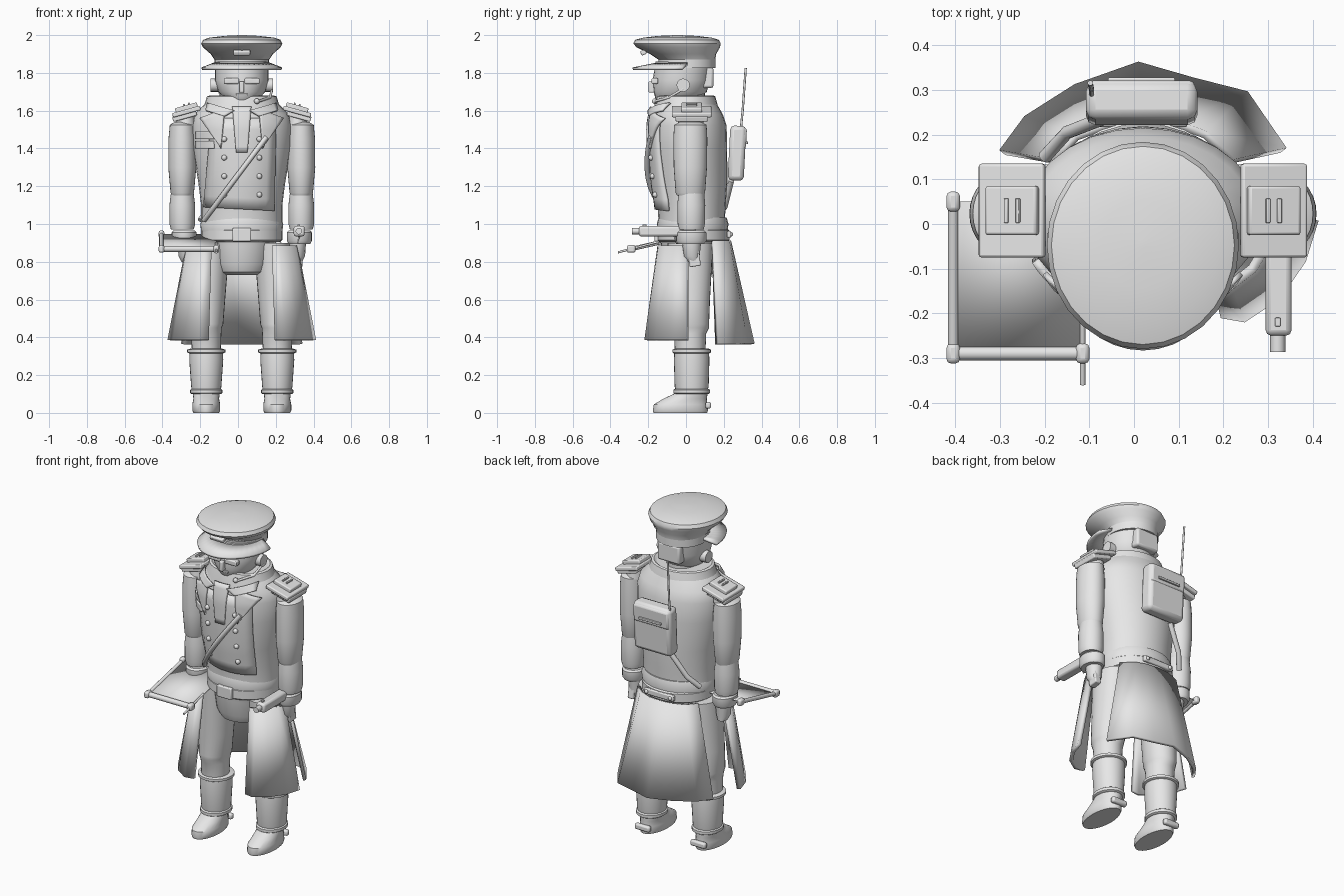
import bpy, math
from mathutils import Vector

cube = bpy.data.objects.get("Cube")
if cube:
    bpy.data.objects.remove(cube, do_unlink=True)

MID = 0.02  # the figure stands slightly off the frame centre
SIDES = {"right": -1, "left": 1}

grey = bpy.data.materials.new("plain_grey")
grey.use_nodes = True
grey.diffuse_color = (0.8, 0.8, 0.8, 1)
grey.node_tree.nodes["Principled BSDF"].inputs["Base Color"].default_value = (0.8, 0.8, 0.8, 1)


def finish(name, verts, faces, thick=0, bevel=0):
    mesh = bpy.data.meshes.new(name)
    mesh.from_pydata([tuple(v) for v in verts], [], faces)
    mesh.materials.append(grey)
    obj = bpy.data.objects.new(name, mesh)
    bpy.context.collection.objects.link(obj)
    bpy.ops.object.select_all(action="DESELECT")
    obj.select_set(True)
    bpy.context.view_layer.objects.active = obj
    bpy.ops.object.shade_smooth_by_angle(angle=math.radians(38))
    if thick:
        mod = obj.modifiers.new("Thickness", "SOLIDIFY")
        mod.thickness, mod.offset = thick, 0
    if bevel:
        mod = obj.modifiers.new("Bevel", "BEVEL")
        mod.width, mod.segments = bevel, 2
    return obj


def loft(name, rings, x=MID, y=0.0, n=28):
    """Capped stack of ellipses, each (z, radius x, radius y[, shift y[, shift x]])."""
    verts, faces = [], []
    for ring in rings:
        z, rx, ry, dy, dx = (tuple(ring) + (0, 0))[:5]
        for i in range(n):
            a = math.tau * i / n
            verts.append((x + dx + rx * math.cos(a), y + dy + ry * math.sin(a), z))
    for r in range(len(rings) - 1):
        for i in range(n):
            j = (i + 1) % n
            faces.append((r * n + i, r * n + j, r * n + n + j, r * n + n + i))
    faces.append(tuple(reversed(range(n))))
    faces.append(tuple(range(len(verts) - n, len(verts))))
    return finish(name, verts, faces)


def box(name, centre, size, rot=(0, 0, 0), bevel=0.006):
    signs = [(a, b, c) for c in (-.5, .5) for b in (-.5, .5) for a in (-.5, .5)]
    verts = [[k * d for k, d in zip(s, size)] for s in signs]
    faces = [(0, 2, 3, 1), (4, 5, 7, 6), (0, 1, 5, 4), (2, 6, 7, 3), (0, 4, 6, 2), (1, 3, 7, 5)]
    obj = finish(name, verts, faces, bevel=bevel)
    obj.location, obj.rotation_euler = centre, rot
    return obj


def tube(name, points, radius, n=10):
    pts = [Vector(p) for p in points]
    verts, faces = [], []
    for i, p in enumerate(pts):
        d = (pts[min(i + 1, len(pts) - 1)] - pts[max(i - 1, 0)]).normalized()
        u = d.cross(Vector((0, 0, 1)) if abs(d.z) < .9 else Vector((1, 0, 0))).normalized()
        w = d.cross(u)
        for k in range(n):
            a = math.tau * k / n
            verts.append(p + radius * (math.cos(a) * u + math.sin(a) * w))
    for i in range(len(pts) - 1):
        for k in range(n):
            j = (k + 1) % n
            faces.append((i * n + k, i * n + j, i * n + n + j, i * n + n + k))
    faces += [tuple(reversed(range(n))), tuple(range(len(verts) - n, len(verts)))]
    return finish(name, verts, faces)


def panel(name, first, second, thick=0.015):
    n = len(first)
    faces = [(i, i + 1, n + i + 1, n + i) for i in range(n - 1)]
    return finish(name, list(first) + list(second), faces, thick)


def ball(name, centre, r, squash=1):
    steps = [math.radians(a) for a in (-80, -50, -20, 20, 50, 80)]
    return loft(name, [(centre[2] + r * squash * math.sin(a), r * math.cos(a), r * math.cos(a))
                       for a in steps], centre[0], centre[1], 12)


# Torso, and a helper that lays flat pieces on its front
TORSO = [(1.0, .215, .175, .03), (1.1, .215, .18, .03), (1.22, .23, .195, .024), (1.4, .26, .2, .018),
         (1.52, .265, .2, .015), (1.58, .25, .185, .01), (1.63, .2, .165, .002), (1.67, .165, .15, 0)]
loft("coat_torso", TORSO)


def front_y(x, z, gap):
    for low, high in zip(TORSO, TORSO[1:]):
        if z <= high[0]:
            break
    t = min(1, max(0, (z - low[0]) / (high[0] - low[0])))
    rx, ry, cy = (low[k] + t * (high[k] - low[k]) for k in (1, 2, 3))
    return cy - ry * math.sqrt(max(.05, 1 - ((x - MID) / rx) ** 2)) - gap


def patch(name, corners, gap, thick=0.012, n=8):
    """Quad (x, z corners: bottom left, bottom right, top right, top left) laid on the chest."""
    a, b, c, d = (Vector(p) for p in corners)
    verts, faces = [], []
    for r in range(n + 1):
        lo, hi = a.lerp(d, r / n), b.lerp(c, r / n)
        for i in range(n + 1):
            p = lo.lerp(hi, i / n)
            verts.append((p.x, front_y(p.x, p.y, gap), p.y))
    for r in range(n):
        for i in range(n):
            k = r * (n + 1) + i
            faces.append((k, k + 1, k + n + 2, k + n + 1))
    return finish(name, verts, faces, thick)


patch("chest_panel", [(-.18, 1.09), (.19, 1.07), (.2, 1.56), (-.14, 1.56)], .012)
patch("shirt_front", [(-.01, 1.38), (.05, 1.38), (.07, 1.62), (-.03, 1.62)], .02)
for side, s in SIDES.items():
    patch(side + "_lapel", [(MID + s * .11, 1.4), (MID + s * .12, 1.42), (MID + s * .22, 1.56),
                            (MID + s * .09, 1.61)], .026)
    patch(side + "_lapel_notch", [(MID + s * .09, 1.57), (MID + s * .19, 1.6),
                                  (MID + s * .18, 1.64), (MID + s * .04, 1.6)], .03)
    for row in range(4):
        x, z = MID + s * .093, 1.155 + row * .098
        ball("button", (x, front_y(x, z, .02), z), .015)
for row in range(2):
    z = 1.4 + row * .05
    patch("ribbon_bar", [(-.22, z), (-.125, z), (-.125, z + .04), (-.22, z + .04)], .015, .02)

# Collar, neck and head
loft("collar", [(1.59, .215, .175), (1.64, .195, .165), (1.675, .185, .155), (1.68, .17, .145),
                (1.65, .12, .11)])
loft("neck", [(1.58, .09, .1), (1.7, .085, .1)])
loft("head", [(1.63, .04, .07, -.06), (1.655, .085, .11, -.05), (1.7, .125, .14, -.03),
              (1.76, .142, .152, -.025), (1.86, .142, .15, -.01)])
box("nose", (MID, -.178, 1.725), (.025, .04, .06))
box("mouth", (MID, -.16, 1.685), (.06, .02, .012), bevel=.003)
for side, s in SIDES.items():
    box(side + "_eyepiece", (MID + s * .055, -.165, 1.757), (.08, .035, .03))
    tube(side + "_ear_cup", [(MID + s * .125, -.015, 1.735), (MID + s * .165, -.015, 1.735)], .035, 16)
tube("microphone_boom", [(.18, -.015, 1.715), (.17, -.09, 1.67), (.11, -.165, 1.65)], .007)
ball("microphone", (.1, -.165, 1.65), .015)
box("headset_box", (MID, .115, 1.775), (.15, .06, .11), bevel=.012)

# Peaked cap
loft("cap_band", [(1.825, .145, .15), (1.885, .145, .15)], y=.005)
loft("cap_crown", [(1.87, .145, .15, .005), (1.9, .165, .175, -.015), (1.935, .205, .22, -.04),
                   (1.955, .215, .232, -.048), (1.975, .205, .222, -.048), (1.987, .17, .18, -.045),
                   (1.996, .09, .1, -.045), (2.0, .01, .01, -.045)])
arc = [math.pi * (1 + i / 20) for i in range(21)]
panel("cap_visor", [(MID + .14 * math.cos(a), .01 + .15 * math.sin(a), 1.85) for a in arc],
      [(MID + .212 * math.cos(a), -.02 + .262 * math.sin(a), 1.822) for a in arc], .014)
box("cap_badge", (MID, -.225, 1.908), (.09, .03, .025), (.4, 0, 0))

# Belt and hips
loft("coat_waist", [(.96, .215, .185), (1.0, .22, .19), (1.035, .205, .18)], y=.035)
loft("belt", [(.905, .2, .18), (.915, .215, .192), (.965, .215, .192), (.975, .205, .18)], y=.038)
box("belt_buckle", (MID, -.155, .943), (.1, .025, .07))
box("back_half_belt", (MID, .228, .945), (.2, .022, .035))
for s in (-1, 1):
    ball("half_belt_button", (MID + s * .08, .238, .945), .012)
loft("hips", [(.73, .09, .1), (.745, .13, .13), (.79, .155, .15), (.88, .17, .16), (.93, .195, .17)], y=.03)

# Arms, epaulettes and hands
for side, s in SIDES.items():
    ax = MID + s * .315
    loft(side + "_upper_arm", [(1.15, .055, .07), (1.165, .062, .078), (1.3, .074, .088),
                               (1.45, .073, .09), (1.525, .066, .086), (1.54, .04, .055)], ax, .023)
    loft(side + "_forearm", [(.97, .06, .066), (1.0, .068, .072), (1.1, .068, .074), (1.165, .06, .068)], ax, .028)
    loft(side + "_cuff", [(.895, .058, .07), (.91, .066, .08), (.955, .066, .08), (.965, .058, .07)],
         ax - s * .01, .028)
    loft(side + "_hand", [(.8, .025, .03, .01), (.83, .04, .042), (.9, .045, .05)], ax - s * .02, .03, 16)
    tilt = (0, s * .27, 0)
    ex = MID + s * .293
    loft(side + "_shoulder", [(1.52, .055, .07), (1.59, .045, .06)], ax - s * .02, .025)
    box(side + "_epaulette_base", (ex + s * .01, .03, 1.572), (.13, .17, .03), tilt)
    box(side + "_epaulette_pad", (ex, .03, 1.595), (.152, .21, .024), tilt)
    box(side + "_epaulette_top", (ex, .03, 1.615), (.12, .11, .028), tilt)
    for k in (-1, 1):
        box("rank_bar", (ex + k * .013, .03, 1.633 - s * k * .0035), (.009, .055, .012), tilt, .002)

# Legs and boots
for side, s in SIDES.items():
    lx = MID + s * .188
    loft(side + "_trouser", [(.3, .075, .08), (.42, .08, .085), (.45, .082, .1), (.47, .09, .1),
                             (.6, .092, .105, 0, -s * .008), (.78, .095, .115, 0, -s * .02),
                             (.9, .095, .12, 0, -s * .03)], lx, .022)
    loft(side + "_boot_shaft", [(.1, .075, .08), (.14, .08, .09), (.28, .09, .094), (.32, .088, .092)], lx, .03)
    loft(side + "_boot_cuff", [(.315, .09, .094), (.32, .101, .102), (.335, .101, .102), (.34, .085, .09)], lx, .03)
    loft(side + "_ankle_strap", [(.1, .078, .09), (.105, .085, .097), (.122, .085, .097), (.127, .078, .09)], lx, .03)
    loft(side + "_foot", [(0, .068, .142, -.03), (.012, .074, .146, -.03), (.045, .074, .142, -.028),
                          (.075, .068, .115, -.005), (.105, .072, .085, .03), (.13, .07, .08, .03)], lx)
    box(side + "_heel_spur", (lx, .118, .04), (.1, .03, .035), bevel=.01)

# Coat skirts
for side, s in SIDES.items():
    top = [(.16, -.14), (.2, -.135), (.245, -.1), (.275, -.05), (.285, .01)]
    hem = [(.175, -.2), (.225, -.21), (.3, -.16), (.355, -.08), (.383, .01)]
    panel(side + "_front_skirt", [(MID + s * x, y, .885) for x, y in top],
          [(MID + s * x, y, .385) for x, y in hem], .022)
top = [(-.18, .14), (-.13, .195), (-.05, .225), (.02, .23), (.1, .222), (.16, .2), (.22, .14)]
hem = [(-.295, .16), (-.24, .235), (-.13, .305), (.01, .355), (.13, .32), (.25, .29), (.335, .165)]
panel("back_skirt", [(x, y, .91) for x, y in top], [(x, y, .365) for x, y in hem], .018)

# Cross strap, radio pack and aerial
line = [(.15 - .33 * i / 10, 1.46 - .44 * i / 10) for i in range(11)]
tube("front_strap", [(x, front_y(x, z, .03), z) for x, z in line], .014)
tube("back_strap", [(-.2, .15, 1.02), (-.15, .205, 1.09), (-.06, .24, 1.23)], .015)
box("radio_pack", (.017, .27, 1.375), (.25, .085, .29), (-.05, 0, 0), .022)
box("radio_pack_flap", (.017, .29, 1.455), (.24, .06, .11), (-.05, 0, 0), .014)
box("radio_pack_handle", (.017, .322, 1.43), (.15, .012, .014), bevel=.003)
tube("aerial", [(-.095, .29, 1.5), (-.095, .3, 1.6), (-.098, .316, 1.825)], .006)

# Pistol in the left hand
box("pistol_body", (.324, -.1, .962), (.058, .3, .055), bevel=.012)
tube("pistol_muzzle", [(.322, -.24, .962), (.322, -.287, .962)], .017, 14)
box("pistol_sight", (.322, -.22, .992), (.012, .02, .012), bevel=.002)
box("pistol_grip", (.322, .04, .84), (.04, .06, .13), (.15, 0, 0))
tube("trigger_guard", [(.322, -.06, .935), (.322, -.05, .9), (.322, 0, .9)], .006)

# Map board in the right hand
corner = {"back": (-.405, .05, .945), "front": (-.405, -.29, .868), "inner": (-.115, -.29, .868)}
panel("map_sheet", [corner["front"], corner["inner"]], [corner["back"], (-.115, .05, .945)], .006)
tube("map_side_rod", [corner["back"], corner["front"]], .012)
tube("map_front_rod", [corner["front"], corner["inner"]], .016)
for x, y, z in corner.values():
    box("map_rod_knob", (x, y, z), (.03, .045, .04), bevel=.01)
tube("map_pen", [(-.115, -.17, .9), (-.115, -.36, .85)], .006)
